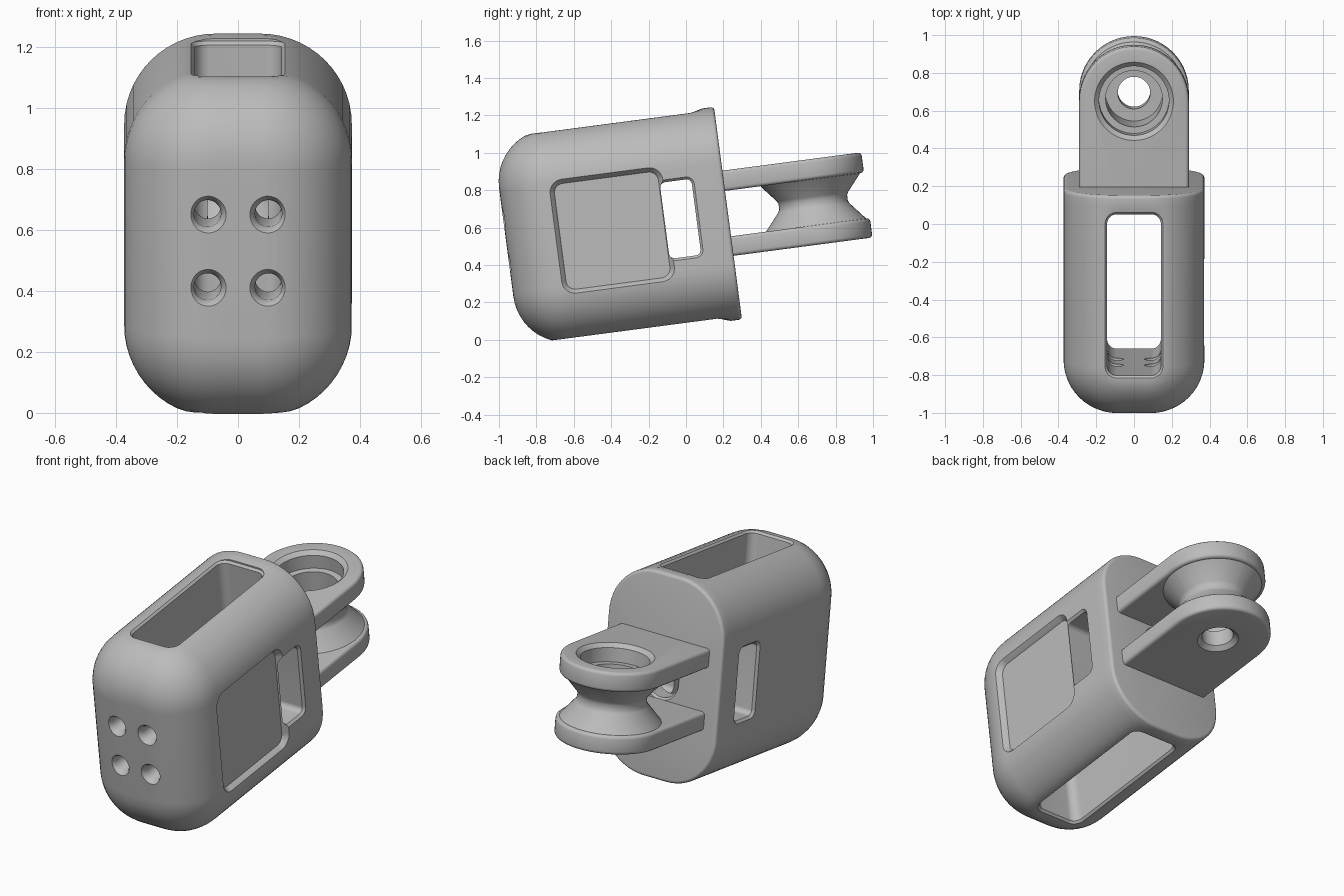
import bpy
import bmesh
import math
from mathutils import Matrix

if "Cube" in bpy.data.objects:
    bpy.data.objects.remove(bpy.data.objects["Cube"])

grey = bpy.data.materials.new("matte_grey")
grey.use_nodes = True
colour = (0.5, 0.5, 0.5, 1)
grey.diffuse_color = colour
grey.node_tree.nodes["Principled BSDF"].inputs["Base Color"].default_value = colour

TILT = math.radians(7.5)
PLACE = {"x": lambda p, a, b: (p, a, b),
         "y": lambda p, a, b: (a, p, b),
         "z": lambda p, a, b: (a, b, p)}


def rounded_rect(ca, cb, ha, hb, r, seg=14):
    """Outline points of a rounded rectangle, counter-clockwise."""
    r = min(r, ha, hb) * 0.999
    pts = []
    for corner, (sa, sb) in enumerate([(1, 1), (-1, 1), (-1, -1), (1, -1)]):
        for i in range(seg + 1):
            t = math.pi / 2 * (corner + i / seg)
            pts.append((ca + sa * (ha - r) + r * math.cos(t),
                        cb + sb * (hb - r) + r * math.sin(t)))
    return pts


def loft(name, axis, rings):
    """Skin outlines [(position, points)] along an axis and cap both ends."""
    bm = bmesh.new()
    rows = [[bm.verts.new(PLACE[axis](p, a, b)) for a, b in pts] for p, pts in rings]
    n = len(rows[0])
    for low, high in zip(rows, rows[1:]):
        for i in range(n):
            j = (i + 1) % n
            bm.faces.new((low[i], low[j], high[j], high[i]))
    bm.faces.new(rows[0])
    bm.faces.new(rows[-1])
    bmesh.ops.remove_doubles(bm, verts=bm.verts, dist=1e-5)
    bmesh.ops.recalc_face_normals(bm, faces=bm.faces)
    mesh = bpy.data.meshes.new(name)
    bm.to_mesh(mesh)
    bm.free()
    mesh.materials.append(grey)
    obj = bpy.data.objects.new(name, mesh)
    bpy.context.collection.objects.link(obj)
    return obj


def lathe(name, axis, ca, cb, profile):
    return loft(name, axis, [(p, rounded_rect(ca, cb, r, r, r)) for p, r in profile])


def slot(name, axis, box, r, steps):
    """Rounded prism; steps are (position, outward growth)."""
    ca, cb, ha, hb = box
    return loft(name, axis, [(p, rounded_rect(ca, cb, ha + g, hb + g, r + g)) for p, g in steps])


def combine(target, tool, operation="DIFFERENCE"):
    mod = target.modifiers.new("combine", "BOOLEAN")
    mod.operation = operation
    mod.solver = "EXACT"
    mod.object = tool
    tool.hide_render = True
    bpy.context.view_layer.objects.active = target
    bpy.ops.object.modifier_apply(modifier=mod.name)
    bpy.data.objects.remove(tool)


def finish(obj):
    """Tilt the part and smooth it with sharp edges kept."""
    obj.data.transform(Matrix.Rotation(TILT, 4, "X"))
    bpy.ops.object.select_all(action="DESELECT")
    obj.select_set(True)
    bpy.context.view_layer.objects.active = obj
    bpy.ops.object.shade_smooth_by_angle(angle=math.radians(32))


# Housing: rounded shell with flattened top and bottom, fuller back flange
FRONT, BACK, ROUND, LIP = -0.885, 0.311, 0.28, 0.018


def section(inset, flat=True):
    pts = rounded_rect(0, 0.642, 0.373 - inset, 0.573 - inset, 0.3 - inset)
    return [(a, min(max(b, 0.09), 1.2)) for a, b in pts] if flat else pts


rings = []
for i in range(13):
    t = math.pi / 2 * i / 12
    rings.append((FRONT + ROUND * (1 - math.sin(t)), section(ROUND * (1 - math.cos(t)))))
rings = sorted(rings, key=lambda ring: ring[0])
rings += [(0.18, section(0)), (0.25, section(0, False))]
for i in range(5):
    t = math.pi / 2 * i / 4
    rings.append((BACK - LIP * (1 - math.sin(t)), section(LIP * (1 - math.cos(t)), False)))
housing = loft("housing", "y", rings)

# Slot through top and bottom
combine(housing, slot("cavity_cutter", "z", (0, -0.222, 0.142, 0.43), 0.05,
                      [(-0.1, 0.012), (0.09, 0.012), (0.102, 0),
                       (1.188, 0), (1.2, 0.012), (1.4, 0.012)]))

# Recessed panel on one side only
combine(housing, slot("panel_cutter", "x", (-0.315, 0.63, 0.28, 0.285), 0.05,
                      [(0.343, 0), (0.35, 0.004), (0.374, 0.025), (0.5, 0.025)]))

# Side windows
combine(housing, slot("window_cutter", "x", (0.055, 0.645, 0.085, 0.205), 0.03,
                      [(-0.5, 0.014), (-0.374, 0.014), (-0.36, 0),
                       (0.36, 0), (0.374, 0.014), (0.5, 0.014)]))

# Four front holes with eased mouths
for x in (-0.1, 0.1):
    for z in (0.53, 0.772):
        combine(housing, lathe("hole_cutter", "y", x, z,
                               [(-1, 0.062), (-0.886, 0.062), (-0.875, 0.052),
                                (-0.855, 0.044), (-0.5, 0.044)]))

# Opening in the back flange between the arms
combine(housing, slot("back_hole_cutter", "y", (0, 0.64, 0.1, 0.115), 0.1,
                      [(0.15, 0), (0.298, 0), (0.312, 0.012), (0.4, 0.012)]))
finish(housing)

# Mount: two round-ended arms joined by a waisted hub
HUB, RADIUS, EDGE = 0.77, 0.29, 0.018


def arm(name, low, high):
    steps = []
    for z, sign in ((low, 1), (high, -1)):
        part = []
        for i in range(4):
            t = math.pi / 2 * i / 3
            inset = EDGE * (1 - math.sin(t))
            pts = rounded_rect(0, HUB - 0.4, RADIUS - inset, RADIUS + 0.4 - inset, RADIUS - inset)
            pts = [(a, max(b, 0.26)) for a, b in pts]
            part.append((z + sign * EDGE * (1 - math.cos(t)), pts))
        steps += part if sign > 0 else part[::-1]
    return loft(name, "z", steps)


mount = arm("mount_arms", 0.412, 0.517)
combine(mount, arm("upper_arm", 0.762, 0.871), "UNION")
combine(mount, lathe("hub", "z", 0, HUB,
                     [(0.46, 0.27), (0.505, 0.28), (0.61, 0.192), (0.625, 0.185),
                      (0.655, 0.185), (0.67, 0.192), (0.775, 0.28), (0.82, 0.27)]), "UNION")

# Stepped bolt bore, wide above and narrow below
combine(mount, lathe("bore_cutter", "z", 0, HUB,
                     [(0.3, 0.112), (0.412, 0.112), (0.435, 0.086), (0.53, 0.086),
                      (0.531, 0.15), (0.77, 0.15), (0.771, 0.185), (0.85, 0.185),
                      (0.872, 0.21), (1, 0.21)]))
finish(mount)
